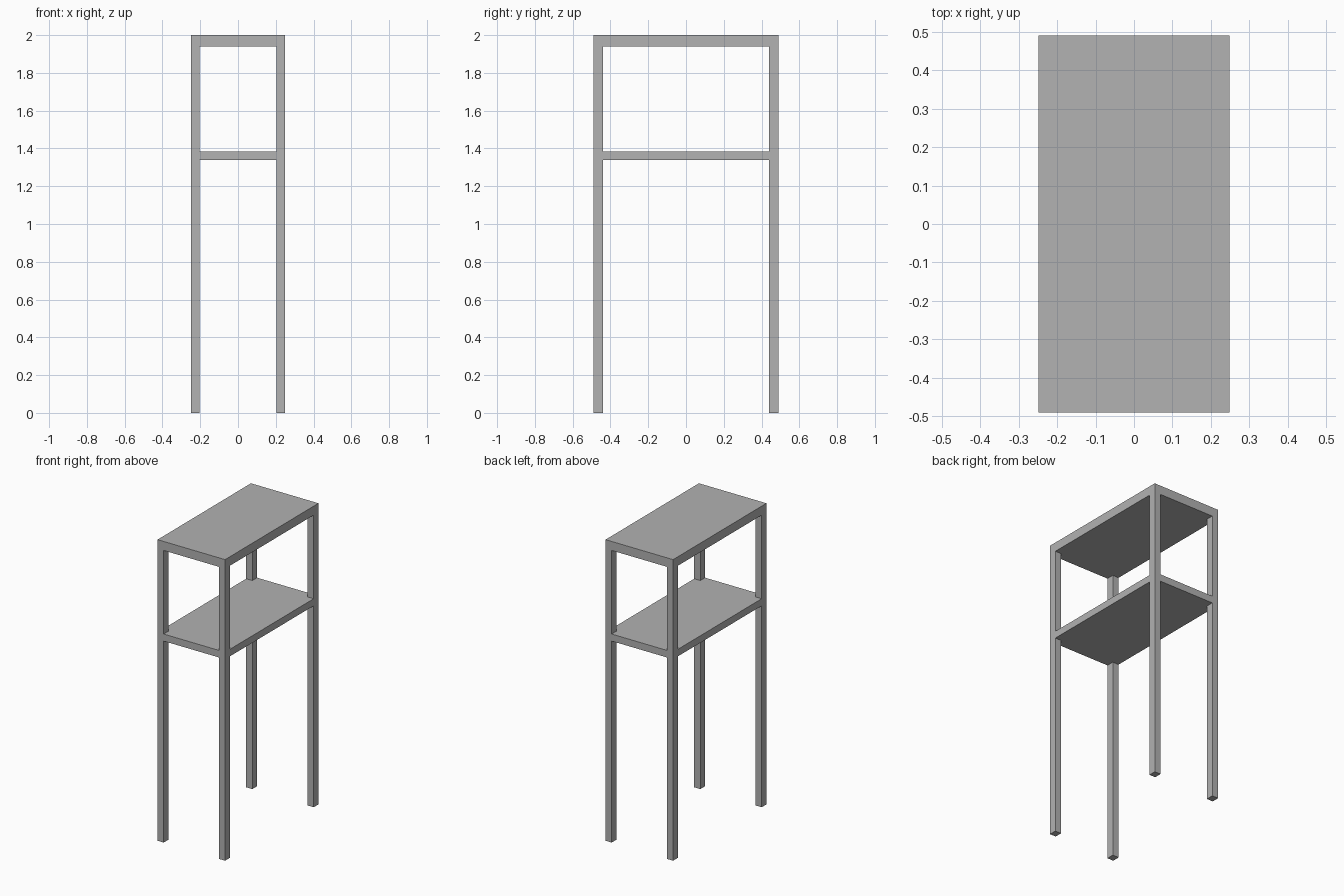
import bpy
import bmesh

cube = bpy.data.objects.get("Cube")
if cube:
    bpy.data.objects.remove(cube, do_unlink=True)

HX, HY = 0.248, 0.49      # half width and half depth
LX, LY = 0.045, 0.05      # leg section
TOP_Z, TOP_BOTTOM = 2.0, 1.94
SHELF_Z, SHELF_BOTTOM = 1.385, 1.338

grey = bpy.data.materials.new("plain grey")
grey.use_nodes = True
colour = (0.445, 0.445, 0.445, 1)
grey.diffuse_color = colour
grey.node_tree.nodes["Principled BSDF"].inputs["Base Color"].default_value = colour


def prism(name, outline, bottom, top):
    """Extrude a flat outline upwards from bottom to top."""
    bm = bmesh.new()
    face = bm.faces.new([bm.verts.new((x, y, bottom)) for x, y in outline])
    side = bmesh.ops.extrude_face_region(bm, geom=[face])["geom"]
    verts = [v for v in side if isinstance(v, bmesh.types.BMVert)]
    bmesh.ops.translate(bm, verts=verts, vec=(0, 0, top - bottom))
    bmesh.ops.recalc_face_normals(bm, faces=bm.faces)
    mesh = bpy.data.meshes.new(name)
    bm.to_mesh(mesh)
    bm.free()
    mesh.materials.append(grey)
    obj = bpy.data.objects.new(name, mesh)
    bpy.context.collection.objects.link(obj)
    return obj


def rectangle(x0, x1, y0, y1):
    return [(x0, y0), (x1, y0), (x1, y1), (x0, y1)]


# Table top, a full slab resting on the legs
prism("table_top", rectangle(-HX, HX, -HY, HY), TOP_BOTTOM, TOP_Z)

# Four legs, flush with the outer corners
for side, sx in (("left", 1), ("right", -1)):
    for end, sy in (("front", -1), ("back", 1)):
        outline = rectangle(sx * (HX - LX), sx * HX, sy * (HY - LY), sy * HY)
        prism(f"{end}_{side}_leg", outline, 0, TOP_BOTTOM)

# Middle shelf, notched at the corners to fit around the legs
ix, iy = HX - LX, HY - LY
quarter = [(HX, iy), (ix, iy), (ix, HY)]
notched = (quarter
           + [(-x, y) for x, y in reversed(quarter)]
           + [(-x, -y) for x, y in quarter]
           + [(x, -y) for x, y in reversed(quarter)])
prism("middle_shelf", notched, SHELF_BOTTOM, SHELF_Z)
